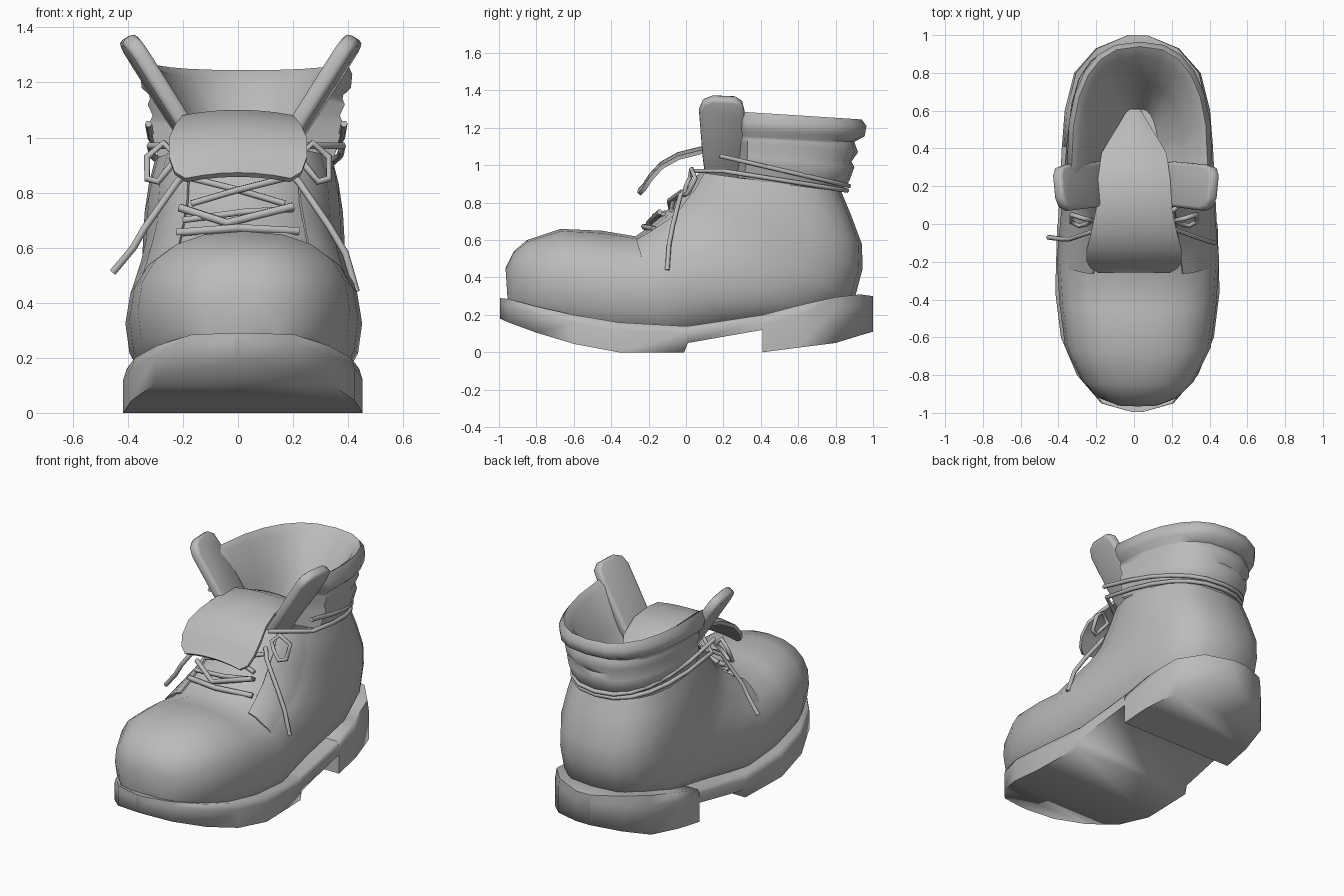
import bpy, bmesh
from math import sin, cos, pi, radians
from mathutils import Vector

cube = bpy.data.objects.get("Cube")
if cube:
    bpy.data.objects.remove(cube)

CX = 0.03  # the boot leans slightly to its left

grey = bpy.data.materials.new("plain grey")
grey.use_nodes = True
grey.diffuse_color = (0.5, 0.5, 0.5, 1)
grey.node_tree.nodes["Principled BSDF"].inputs["Base Color"].default_value = (0.5, 0.5, 0.5, 1)


def finish(name, bm, angle=45, thickness=0, rounding=0):
    bmesh.ops.recalc_face_normals(bm, faces=bm.faces)
    mesh = bpy.data.meshes.new(name)
    bm.to_mesh(mesh)
    bm.free()
    mesh.materials.append(grey)
    obj = bpy.data.objects.new(name, mesh)
    bpy.context.collection.objects.link(obj)
    bpy.ops.object.select_all(action="DESELECT")
    obj.select_set(True)
    bpy.context.view_layer.objects.active = obj
    if thickness:
        solid = obj.modifiers.new("thickness", "SOLIDIFY")
        solid.thickness = thickness
        solid.offset = 0
        bpy.ops.object.modifier_apply(modifier=solid.name)
    if rounding:
        bevel = obj.modifiers.new("rounding", "BEVEL")
        bevel.width = rounding
        bevel.segments = 2
        bevel.angle_limit = radians(60)
        bpy.ops.object.modifier_apply(modifier=bevel.name)
    bpy.ops.object.shade_smooth_by_angle(angle=radians(angle))


def loft(name, rings, closed=True, caps=(), angle=45, thickness=0):
    bm = bmesh.new()
    rows = [[bm.verts.new(p) for p in ring] for ring in rings]
    n = len(rows[0])
    for a, b in zip(rows, rows[1:]):
        for i in range(n if closed else n - 1):
            j = (i + 1) % n
            bm.faces.new((a[i], a[j], b[j], b[i]))
    for c in caps:
        bm.faces.new(rows[c])
    finish(name, bm, angle, thickness)


def power(v, e):
    return abs(v) ** e * (1 if v >= 0 else -1)


def slice_ring(section, angles, grows):
    """Ring between a front/top point and a back/bottom point, fuller at the bottom."""
    fy, fz, by, bz, w = section
    front, back = Vector((CX * 0.7, fy, fz)), Vector((CX * 0.7, by, bz))
    mid, half = (front + back) / 2, (front - back) / 2
    out = []
    for t, g in zip(angles, grows):
        reach = half + half.normalized() * g
        fullness = 0.85 if cos(t) > 0 else 0.7
        side = Vector(((w + g) * power(sin(t), fullness), 0, 0))
        out.append(mid + reach * power(cos(t), 0.85) + side)
    return out


def flap_x(z):
    return 0.215 + 0.64 * (z - 1.05)


def u_ring(w, fy, fz, by, bz, end_y=None, n=12):
    """Horseshoe open to the front; end_y turns its ends in to the flaps."""
    out = []
    for i in range(n + 1):
        a = -pi / 2 + pi * i / n
        c = max(cos(a), 0) ** 0.8
        out.append(Vector((CX + w * power(sin(a), 0.8), fy + (by - fy) * c, fz + (bz - fz) * c)))
    if end_y is not None:
        left, right = [Vector((0.01 + s * min(w, flap_x(fz)), end_y, fz)) for s in (1, -1)]
        out = [right] + out + [left]
    return out


# Upper: rings turn from the toe, round the heel, to the ankle
upper_sections = [
    (-0.965, 0.45, -0.95, 0.22, 0.11),
    (-0.92, 0.54, -0.92, 0.19, 0.21),
    (-0.85, 0.60, -0.82, 0.13, 0.295),
    (-0.67, 0.66, -0.64, 0.08, 0.385),
    (-0.45, 0.65, -0.40, 0.03, 0.415),
    (-0.27, 0.62, -0.10, 0.03, 0.43),
    (-0.20, 0.67, 0.25, 0.10, 0.41),
    (-0.13, 0.73, 0.70, 0.16, 0.39),
    (-0.07, 0.79, 0.90, 0.28, 0.37),
    (-0.03, 0.84, 0.945, 0.45, 0.365),
    (0.01, 0.88, 0.94, 0.58, 0.36),
    (0.04, 0.92, 0.88, 0.74, 0.345),
    (0.07, 0.96, 0.83, 0.86, 0.325),
]
SIDES = 20
full = [2 * pi * i / SIDES for i in range(SIDES)]
loft("upper", [slice_ring(s, full, [0] * SIDES) for s in upper_sections], caps=(0,), angle=60)

# Lacing facings that fade into the sides
for name, side in (("left_facing", 1), ("right_facing", -1)):
    arc = [side * 2 * pi * i / SIDES for i in (1.6, 2, 3, 4)]
    loft(name, [slice_ring(s, arc, (0.01, 0.01, 0.0, -0.02)) for s in upper_sections[5:]],
         closed=False, angle=60, thickness=0.01)

# Padded collar with soft rolls, rim and a lining that funnels down
collar = [
    (0.32, 0.31, 0.93, 0.82, 0.84),
    (0.34, 0.32, 1.00, 0.875, 0.92),
    (0.352, 0.33, 1.05, 0.90, 0.99),
    (0.34, 0.33, 1.08, 0.885, 1.02),
    (0.358, 0.33, 1.12, 0.92, 1.07),
    (0.35, 0.33, 1.14, 0.905, 1.11),
    (0.352, 0.33, 1.155, 0.90, 1.125),
    (0.38, 0.33, 1.18, 0.955, 1.155),
    (0.385, 0.32, 1.23, 0.965, 1.21),
    (0.36, 0.31, 1.285, 0.94, 1.245),
    (0.32, 0.32, 1.26, 0.89, 1.21),
    (0.23, 0.33, 1.04, 0.75, 0.99),
    (0.10, 0.32, 0.82, 0.61, 0.77),
]
loft("collar", [u_ring(*c, end_y=0.27) for c in collar], closed=False, caps=(-1,), angle=60)


# Sole and heel: cross sections along y (y, half width, top, bottom)
def sole_part(name, sections):
    rings = []
    for y, w, top, bottom in sections:
        mid = bottom + 0.75 * (top - bottom)
        half = [(w, bottom), (w, mid), (0.97 * w, top)]
        ring = half + [(-x, z) for x, z in reversed(half)]
        rings.append([Vector((CX * 0.6 + x, y, z)) for x, z in ring])
    loft(name, rings, caps=(0, -1), angle=80)


sole_part("sole", [
    (-0.995, 0.03, 0.29, 0.18), (-0.95, 0.19, 0.285, 0.16), (-0.80, 0.32, 0.245, 0.105),
    (-0.60, 0.405, 0.20, 0.045), (-0.36, 0.435, 0.16, 0.0), (-0.01, 0.425, 0.14, 0.0),
    (0.01, 0.42, 0.14, 0.05), (0.41, 0.40, 0.20, 0.12)])
sole_part("heel", [
    (0.41, 0.40, 0.20, 0.0), (0.60, 0.385, 0.25, 0.025), (0.80, 0.335, 0.295, 0.05),
    (0.93, 0.22, 0.31, 0.09), (1.0, 0.05, 0.30, 0.11)])

# Tongue folded forward over the laces (y, z, half width)
tongue = [(0.60, 0.80, 0.03), (0.37, 1.03, 0.17), (0.24, 1.085, 0.19), (0.08, 1.09, 0.20),
          (-0.04, 1.06, 0.225), (-0.13, 1.01, 0.25), (-0.19, 0.945, 0.25),
          (-0.225, 0.89, 0.23), (-0.25, 0.865, 0.19)]
loft("tongue", [[(w * k / 3, y, z - 0.02 * (k / 3) ** 2) for k in range(-3, 4)]
                for y, z, w in tongue], closed=False, angle=50, thickness=0.022)

# Flared side flaps with rounded tops (y, z outline)
flap = [(0.11, 0.90), (0.09, 1.05), (0.07, 1.30), (0.09, 1.345), (0.14, 1.365),
        (0.26, 1.36), (0.30, 1.335), (0.315, 1.27), (0.33, 1.02), (0.32, 0.90)]
for name, side in (("left_flap", 1), ("right_flap", -1)):
    bm = bmesh.new()
    bm.faces.new([bm.verts.new((0.01 + side * (flap_x(z) + 0.12 * (y - 0.2)), y, z))
                  for y, z in flap])
    finish(name, bm, 60, 0.06, 0.018)


# Laces
def lace(name, points, radius=0.013, loop=False):
    curve = bpy.data.curves.new(name, "CURVE")
    curve.dimensions = "3D"
    curve.bevel_depth = radius
    curve.bevel_resolution = 1
    curve.use_fill_caps = True
    spline = curve.splines.new("POLY")
    spline.points.add(len(points) - 1)
    for p, co in zip(spline.points, points):
        p.co = (*co, 1)
    spline.use_cyclic_u = loop
    curve.materials.append(grey)
    bpy.context.collection.objects.link(bpy.data.objects.new(name, curve))


lace("ankle_lace_lower", u_ring(0.35, 0.20, 0.97, 0.86, 0.865, end_y=0.05))
lace("ankle_lace_upper", u_ring(0.355, 0.18, 1.05, 0.87, 0.89))
lace("bottom_lace", [(-0.22, -0.17, 0.655), (0.0, -0.225, 0.672), (0.22, -0.17, 0.66)], 0.016)
lace("middle_lace_a", [(-0.21, -0.11, 0.745), (-0.04, -0.20, 0.69), (0.20, -0.14, 0.75)], 0.016)
lace("middle_lace_b", [(-0.20, -0.14, 0.70), (0.02, -0.17, 0.73), (0.20, -0.12, 0.74)])
for name, side in (("left", 1), ("right", -1)):
    lace(name + "_cross_lace", [(side * 0.20, -0.02, 0.86), (0, -0.08 - 0.01 * side, 0.81),
                                (-side * 0.17, -0.08, 0.76)])
    lace(name + "_bow", [(side * x, y, z) for x, y, z in (
        (0.22, 0.02, 0.93), (0.27, 0.03, 0.98), (0.33, 0.05, 0.93),
        (0.33, 0.01, 0.85), (0.29, -0.01, 0.84), (0.25, 0.0, 0.89))], loop=True)
lace("left_lace_end", [(0.18, 0.02, 0.88), (0.22, -0.03, 0.84), (0.33, -0.07, 0.68),
                       (0.39, -0.09, 0.58), (0.43, -0.10, 0.44)])
lace("right_lace_end", [(-0.18, 0.02, 0.88), (-0.22, -0.04, 0.84), (-0.34, -0.08, 0.67),
                        (-0.38, -0.08, 0.60), (-0.455, -0.07, 0.51)])
